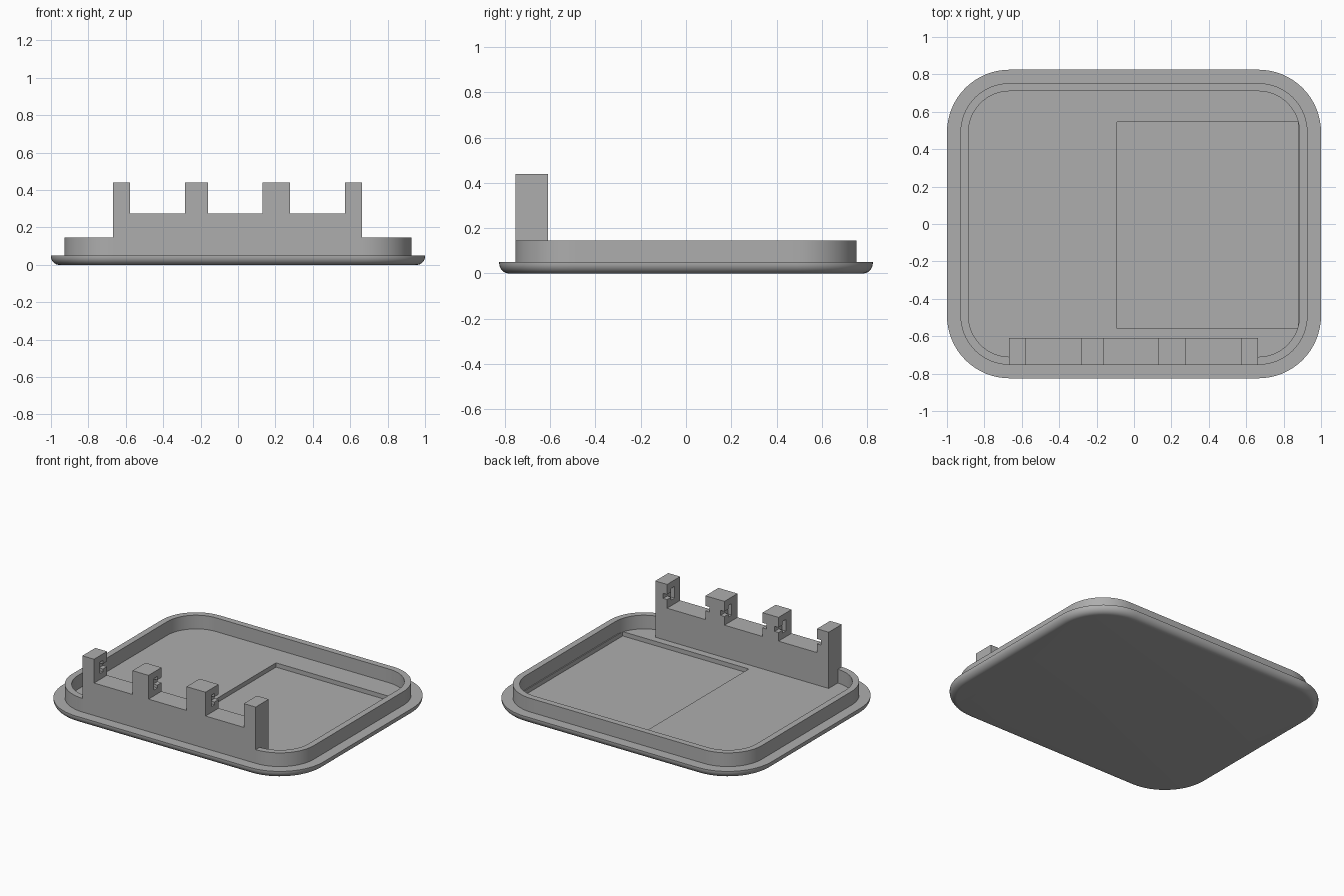
import bpy, bmesh, math

if "Cube" in bpy.data.objects:
    bpy.data.objects.remove(bpy.data.objects["Cube"])

grey = bpy.data.materials.new("plain grey")
grey.diffuse_color = (0.42, 0.42, 0.42, 1)
grey.use_nodes = True
grey.node_tree.nodes["Principled BSDF"].inputs["Base Color"].default_value = grey.diffuse_color


def rounded_rect(hx, hy, r, seg=16):
    pts = []
    for i, (sx, sy) in enumerate([(1, 1), (-1, 1), (-1, -1), (1, -1)]):
        for k in range(seg + 1):
            a = math.pi / 2 * (i + k / seg)
            pts.append((sx * (hx - r) + r * math.cos(a), sy * (hy - r) + r * math.sin(a)))
    return pts


def make(name, bm):
    bmesh.ops.recalc_face_normals(bm, faces=bm.faces)
    mesh = bpy.data.meshes.new(name)
    bm.to_mesh(mesh)
    bm.free()
    mesh.materials.append(grey)
    ob = bpy.data.objects.new(name, mesh)
    bpy.context.collection.objects.link(ob)
    return ob


def loft(name, rings, closed=False):
    """Skin rings of (half x, half y, radius, z); cap the ends or close the loop."""
    bm = bmesh.new()
    loops = [[bm.verts.new((x, y, z)) for x, y in rounded_rect(hx, hy, r)]
             for hx, hy, r, z in rings]
    pairs = list(zip(loops, loops[1:]))
    if closed:
        pairs.append((loops[-1], loops[0]))
    else:
        bm.faces.new(loops[0])
        bm.faces.new(loops[-1])
    n = len(loops[0])
    for a, b in pairs:
        for i in range(n):
            j = (i + 1) % n
            bm.faces.new((a[i], a[j], b[j], b[i]))
    return make(name, bm)


def extrude_profile(name, profile, axis, lo, hi):
    """Prism from a 2D profile: axis 'y' uses (x, z), axis 'x' uses (y, z)."""
    bm = bmesh.new()
    place = (lambda p, d: (p[0], d, p[1])) if axis == 'y' else (lambda p, d: (d, p[0], p[1]))
    a = [bm.verts.new(place(p, lo)) for p in profile]
    b = [bm.verts.new(place(p, hi)) for p in profile]
    bm.faces.new(a)
    bm.faces.new(b)
    for i in range(len(a)):
        j = (i + 1) % len(a)
        bm.faces.new((a[i], a[j], b[j], b[i]))
    return make(name, bm)


def boolean(ob, tool, op='DIFFERENCE'):
    m = ob.modifiers.new(op.lower(), 'BOOLEAN')
    m.operation, m.solver, m.object = op, 'EXACT', tool
    bpy.context.view_layer.objects.active = ob
    bpy.ops.object.modifier_apply(modifier=m.name)
    bpy.data.objects.remove(tool)


def smooth(ob):
    bpy.ops.object.select_all(action='DESELECT')
    ob.select_set(True)
    bpy.context.view_layer.objects.active = ob
    bpy.ops.object.shade_smooth_by_angle(angle=math.radians(30))


# Base plate with a rounded lower edge
TOP, R = 0.05, 0.045
rings = []
for k in range(9):
    a = math.pi / 2 * k / 8
    inset = R * (1 - math.sin(a))
    rings.append((1 - inset, 0.825 - inset, 0.335 - inset, R * (1 - math.cos(a))))
rings.append((1, 0.825, 0.335, TOP))
base = loft("base_plate", rings)

# Shallow rectangular pocket in the floor
boolean(base, extrude_profile("pocket_cutter", [(-0.09, 0.02), (0.878, 0.02), (0.878, 0.1), (-0.09, 0.1)],
                              'y', -0.56, 0.545))

# Raised rim wall
rim = loft("rim_wall", [(0.928, 0.753, 0.263, TOP), (0.928, 0.753, 0.263, 0.145),
                        (0.885, 0.71, 0.22, 0.145), (0.885, 0.71, 0.22, TOP)], closed=True)

# Comb-shaped bracket: a bar with four posts
posts = [(-0.668, -0.578), (-0.283, -0.16), (0.132, 0.278), (0.572, 0.663)]
LOW, HIGH, FRONT, BACK = 0.275, 0.44, -0.753, -0.61
profile = [(posts[0][0], TOP)]
for i, (l, r) in enumerate(posts):
    if i:
        profile.append((l, LOW))
    profile += [(l, HIGH), (r, HIGH)]
    if i < 3:
        profile.append((r, LOW))
profile.append((posts[-1][1], TOP))
bracket = extrude_profile("bracket", profile, 'y', FRONT, BACK)

# Keyhole slots in the post sides, open at the back
slot = [(BACK + 0.02, 0.335), (BACK - 0.045, 0.335), (BACK - 0.045, 0.315), (BACK - 0.08, 0.315),
        (BACK - 0.08, 0.395), (BACK - 0.045, 0.395), (BACK - 0.045, 0.37), (BACK + 0.02, 0.37)]
DEPTH = 0.03
for (_, left), (right, _) in zip(posts, posts[1:]):
    boolean(bracket, extrude_profile("slot_cutter", slot, 'x', left - DEPTH, right + DEPTH))

boolean(rim, bracket, 'UNION')
rim.name = "rim_wall_and_bracket"

for ob in (base, rim):
    smooth(ob)
